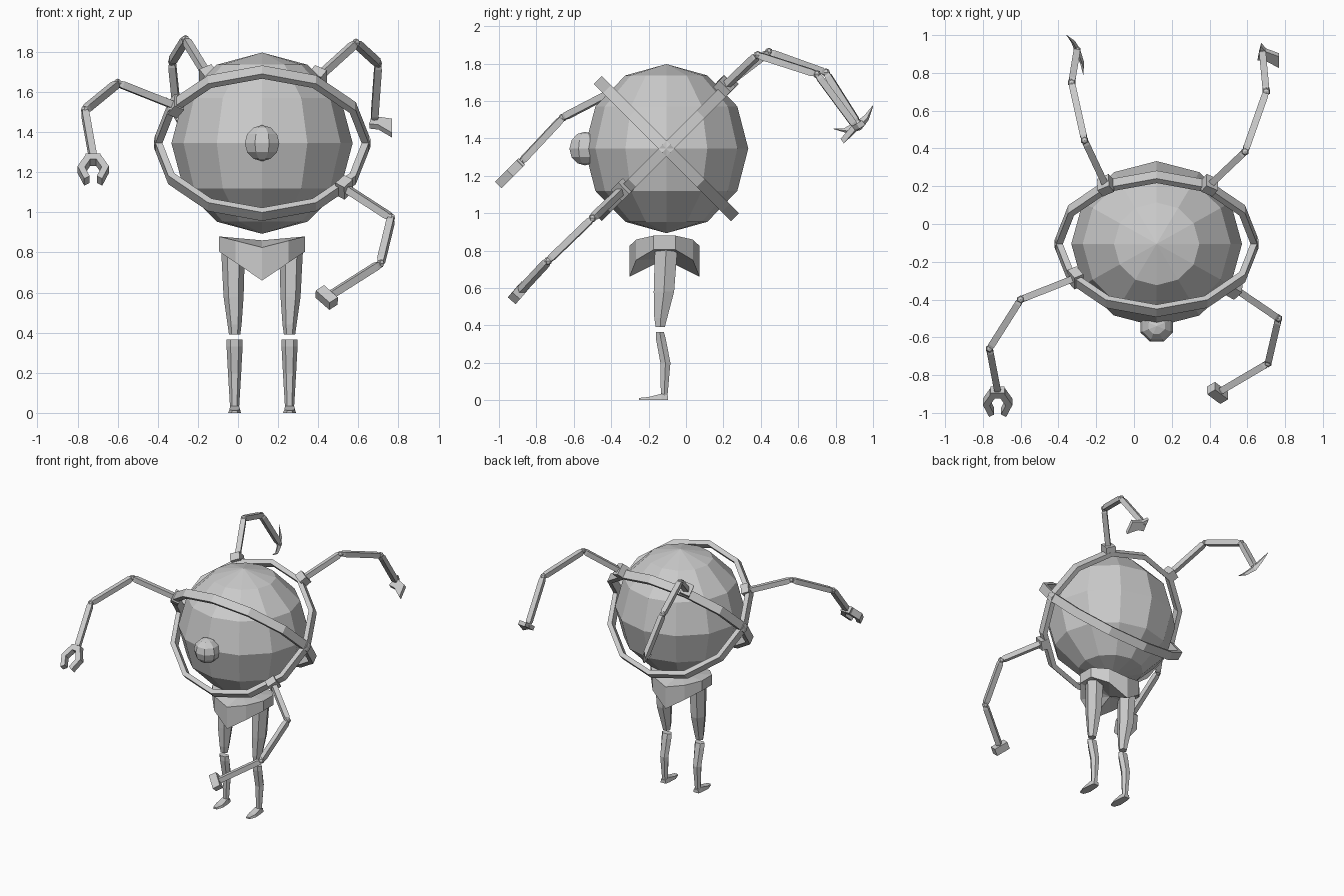
import bpy, bmesh, math
from mathutils import Vector, Matrix

if "Cube" in bpy.data.objects:
    bpy.data.objects.remove(bpy.data.objects["Cube"])

grey = bpy.data.materials.new("plain_grey")
grey.diffuse_color = (0.6, 0.6, 0.6, 1)
grey.use_nodes = True
grey.node_tree.nodes["Principled BSDF"].inputs["Base Color"].default_value = grey.diffuse_color
C = Vector((0.12, -0.105, 1.345))   # centre of the round body


def finish(bm, name):
    bmesh.ops.recalc_face_normals(bm, faces=bm.faces[:])
    me = bpy.data.meshes.new(name)
    bm.to_mesh(me)
    bm.free()
    me.materials.append(grey)
    ob = bpy.data.objects.new(name, me)
    bpy.context.collection.objects.link(ob)
    return ob


def loft(bm, rings, closed=False):
    """Skin a list of point loops; cap the ends or join last to first."""
    vs = [[bm.verts.new(p) for p in r] for r in rings]
    n = len(vs[0])
    pairs = list(zip(vs, vs[1:])) + ([(vs[-1], vs[0])] if closed else [])
    for a, b in pairs:
        for i in range(n):
            j = (i + 1) % n
            bm.faces.new((a[i], a[j], b[j], b[i]))
    if not closed:
        for r in (vs[0], vs[-1]):
            mid = bm.verts.new(sum((v.co for v in r), Vector()) / n)
            for i in range(n):
                bm.faces.new((r[i], r[(i + 1) % n], mid))


def oval(x, y, z, rx, ry, n=6, turn=0.0):
    return [Vector((x + rx * math.cos(turn + math.tau * i / n),
                    y + ry * math.sin(turn + math.tau * i / n), z)) for i in range(n)]


def frame(axis, hint):
    """Matrix with local z along axis and local x near hint."""
    z = axis.normalized()
    x = (hint - z * hint.dot(z)).normalized()
    return Matrix((x, z.cross(x), z)).transposed()


def box(bm, centre, rot, size):
    m = Matrix.Translation(centre) @ rot.to_4x4() @ Matrix.Diagonal((*size, 1))
    bmesh.ops.create_cube(bm, size=1, matrix=m)


def plate(bm, pts, thick):
    """Flat outline given thickness along its own normal."""
    pts = [Vector(p) for p in pts]
    nrm = (pts[1] - pts[0]).cross(pts[2] - pts[0]).normalized() * thick / 2
    lo = [bm.verts.new(p - nrm) for p in pts]
    hi = [bm.verts.new(p + nrm) for p in pts]
    bm.faces.new(lo)
    bm.faces.new(hi)
    for i in range(len(pts)):
        j = (i + 1) % len(pts)
        bm.faces.new((lo[i], lo[j], hi[j], hi[i]))


def ball(name, centre, radii, seg, rings, turn=0.0):
    bm = bmesh.new()
    m = (Matrix.Translation(centre) @ Matrix.Diagonal((*radii, 1))
         @ Matrix.Rotation(turn, 4, 'Z'))
    bmesh.ops.create_uvsphere(bm, u_segments=seg, v_segments=rings, radius=1, matrix=m)
    return finish(bm, name)


# Round body and nose
ball("body", C, (0.452, 0.438, 0.452), 12, 6)
ball("nose", Vector((0.12, -0.54, 1.345)), (0.093, 0.09, 0.09), 8, 6, math.pi / 8)

# Two crossed hoops
for name, tilt in (("hoop_front_up", 135), ("hoop_back_up", 45)):
    bm = bmesh.new()
    rot = Matrix.Rotation(math.radians(tilt), 3, 'X')
    loops = []
    for i in range(12):
        a = math.tau * i / 12
        loops.append([C + rot @ Vector((r * math.cos(a), r * 0.96 * math.sin(a), h))
                      for r, h in ((0.54, -0.03), (0.54, 0.03), (0.505, 0.03), (0.505, -0.03))])
    loft(bm, loops, closed=True)
    finish(bm, name)

# Arms: mount block, three rods and ball joints
ARMS = {
    "claw_arm": [(-0.31, -0.285, 1.53), (-0.6, -0.4, 1.645), (-0.765, -0.66, 1.51), (-0.722, -0.885, 1.27)],
    "hammer_arm": [(0.53, -0.34, 1.125), (0.765, -0.5, 0.973), (0.71, -0.737, 0.745), (0.45, -0.89, 0.58)],
    "blade_arm": [(0.4, 0.205, 1.675), (0.588, 0.383, 1.845), (0.7, 0.7, 1.743), (0.68, 0.91, 1.46)],
    "sickle_arm": [(-0.15, 0.205, 1.68), (-0.262, 0.443, 1.862), (-0.33, 0.748, 1.752), (-0.302, 0.92, 1.48)],
}
for name, pts in ARMS.items():
    pts = [Vector(p) for p in pts]
    bm = bmesh.new()
    s = 1 if name == "claw_arm" else -1
    radial = pts[0] - C
    box(bm, pts[0], frame(radial, Vector((0, 1, s))), (0.085, 0.07, 0.055))
    for a, b in zip(pts, pts[1:]):
        rot = frame(b - a, Vector((0, 0, 1)))
        rings = []
        for t, w in ((0, 0.012), (0.08, 0.018), (0.92, 0.018), (1, 0.012)):
            rings.append([a.lerp(b, t) + rot @ Vector((u * w, v * w, 0))
                          for u, v in ((1, 1), (-1, 1), (-1, -1), (1, -1))])
        loft(bm, rings)
    for p in pts[1:]:
        bmesh.ops.create_uvsphere(bm, u_segments=6, v_segments=4, radius=0.022,
                                  matrix=Matrix.Translation(p))
    finish(bm, name)

# Gripping claw: block with two hooked prongs
bm = bmesh.new()
w = ARMS["claw_arm"][3]
d = Vector((0, -0.707, -0.707))
base = Vector(w) + d * 0.01
box(bm, base, frame(d, Vector((1, 0, 0))), (0.075, 0.05, 0.04))
for s in (-1, 1):
    outline = ((0.02, -0.01), (0.04, -0.005), (0.078, 0.07), (0.045, 0.158),
               (0.018, 0.14), (0.042, 0.075), (0.015, 0.02))
    plate(bm, [base + Vector((s * x, 0, 0)) + d * t for x, t in outline], 0.05)
finish(bm, "claw")

# Hammer head
bm = bmesh.new()
e = ARMS["hammer_arm"]
d = Vector(e[3]) - Vector(e[2])
box(bm, Vector(e[3]) + d.normalized() * 0.01,
    frame(d, Vector((0.08, -0.05, -0.06))), (0.105, 0.055, 0.055))
finish(bm, "hammer_head")

# Foot-shaped blade
bm = bmesh.new()
plate(bm, [(0.655, 0.875, 1.43), (0.672, 0.95, 1.485), (0.7, 0.92, 1.465),
           (0.768, 0.895, 1.455), (0.768, 0.835, 1.385), (0.7, 0.87, 1.425)], 0.03)
finish(bm, "blade")

# Curved sickle, tapering to both tips
bm = bmesh.new()
path = [((-0.268, 0.79, 1.45), 0.002), ((-0.275, 0.855, 1.44), 0.018), ((-0.3, 0.92, 1.465), 0.026),
        ((-0.322, 0.965, 1.51), 0.017), ((-0.357, 1.0, 1.575), 0.002)]
side = Vector((0.9, 0.4, 0)).normalized()
up = Vector((0.15, -0.6, 0.75)).normalized()
loft(bm, [[Vector(p) + side * u * r * 0.6 + up * v * r
           for u, v in ((1, 0), (0, 1), (-1, 0), (0, -1))] for p, r in path])
finish(bm, "sickle")

# Saddle-shaped pelvis
bm = bmesh.new()
low = oval(0.12, -0.115, 0, 0.226, 0.187, 10, math.pi / 2)
top = [p.copy() for p in low]
for lo, hi in zip(low, top):
    k = abs(lo.x - 0.12) / 0.215
    lo.z, hi.z = 0.66 + 0.145 * k, 0.825 + 0.055 * k
loft(bm, [low, top])
finish(bm, "pelvis")

# Legs, mirrored about the body centre line
for s, label in ((-1, "left"), (1, "right")):
    x = 0.12 + s * 0.137
    thigh = [(0.39, 0, -0.138, 0.028, 0.028), (0.44, 0, -0.135, 0.035, 0.04),
             (0.58, s * 0.005, -0.118, 0.05, 0.063), (0.83, s * 0.008, -0.105, 0.06, 0.07)]
    shin = [(0.015, 0, -0.117, 0.022, 0.02), (0.2, 0, -0.11, 0.033, 0.031),
            (0.33, 0, -0.135, 0.04, 0.03), (0.365, 0, -0.14, 0.04, 0.025)]
    for part, rows in (("thigh", thigh), ("shin", shin)):
        bm = bmesh.new()
        loft(bm, [oval(x + dx, y, z, rx, ry) for z, dx, y, rx, ry in rows])
        finish(bm, f"{label}_{part}")
    # Foot: low wedge pointing forward
    bm = bmesh.new()
    loft(bm, [[Vector((x + u * w, y, z)) for u, z in ((-1, 0), (1, 0), (0.8, h), (-0.8, h))]
              for y, w, h in ((-0.25, 0.015, 0.012), (-0.2, 0.032, 0.017),
                              (-0.13, 0.028, 0.035), (-0.095, 0.022, 0.025))])
    finish(bm, f"{label}_foot")
